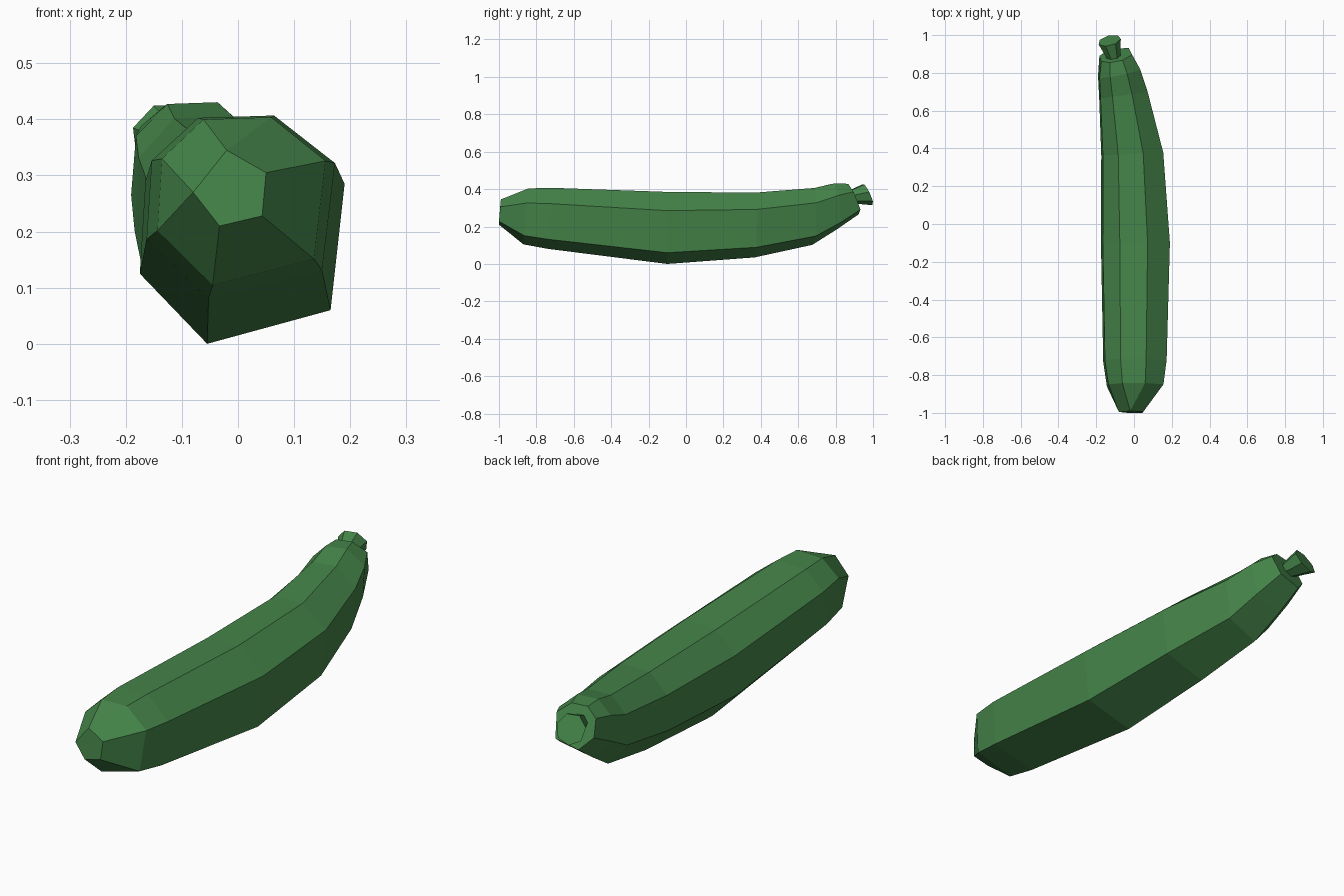
import bpy, bmesh, math
from mathutils import Vector, Euler

if "Cube" in bpy.data.objects:
    bpy.data.objects.remove(bpy.data.objects["Cube"])

green = bpy.data.materials.new("courgette green")
green.diffuse_color = (0.06, 0.235, 0.068, 1)
green.use_nodes = True
green.node_tree.nodes["Principled BSDF"].inputs["Base Color"].default_value = green.diffuse_color


def place(profile, c, sx, sz, pitch, yaw):
    """Scale a cross-section (x, z), tilt it and move it to its centre."""
    rot = Euler((pitch, 0, yaw)).to_matrix()
    return [rot @ Vector((x * sx, 0, z * sz)) + Vector(c) for x, z in profile]


def loft(name, rings):
    """Skin a list of equal-length rings, capped at both ends."""
    bm = bmesh.new()
    rows = [[bm.verts.new(p) for p in r] for r in rings]
    n = len(rows[0])
    for a, b in zip(rows, rows[1:]):
        for i in range(n):
            j = (i + 1) % n
            bm.faces.new((a[i], a[j], b[j], b[i]))
    bm.faces.new(rows[0])
    bm.faces.new(rows[-1])
    bmesh.ops.remove_doubles(bm, verts=bm.verts, dist=1e-4)
    bmesh.ops.recalc_face_normals(bm, faces=bm.faces)
    me = bpy.data.meshes.new(name)
    bm.to_mesh(me)
    bm.free()
    me.materials.append(green)
    ob = bpy.data.objects.new(name, me)
    bpy.context.collection.objects.link(ob)
    return ob


# seven-sided body section, as (x, z) about its centre
section = [(.19, .085), (.072, .185), (-.075, .18), (-.165, .09),
           (-.175, -.075), (-.055, -.2), (.165, -.14)]

# blossom end: a pentagon, two of its corners shared by two ridges
tip = [(-.02, -.99, .345), (-.08, -.995, .27), (-.033, -1, .21),
       (.043, -1, .228), (.05, -.993, .305)]
body = [[Vector(tip[k]) for k in (4, 0, 0, 1, 1, 2, 3)]]

# centre, width scale, height scale, pitch, yaw
stations = [
    ((0, -.855, .26), .82, .78, -.09, 0),
    ((-.002, -.725, .25), .92, .85, -.07, 0),
    ((0, -.10, .20), 1, 1, 0, 0),
    ((-.016, .37, .215), .90, .90, 0, .05),
    ((-.061, .68, .26), .71, .79, 0, .13),
    ((-.083, .80, .313), .62, .64, .12, .2),
    ((-.10, .893, .35), .47, .46, .4, .2),
]
body += [place(section, *s) for s in stations]
loft("courgette_body", body)

# flared stem
circle = [(math.sin(a), math.cos(a)) for a in
          (math.tau * (i + .5) / 7 for i in range(7))]
loft("stem", [place(circle, (-.105, .875, .357), .034, .036, .42, .25),
              place(circle, (-.13, .971, .372), .062, .064, .43, .25)])
